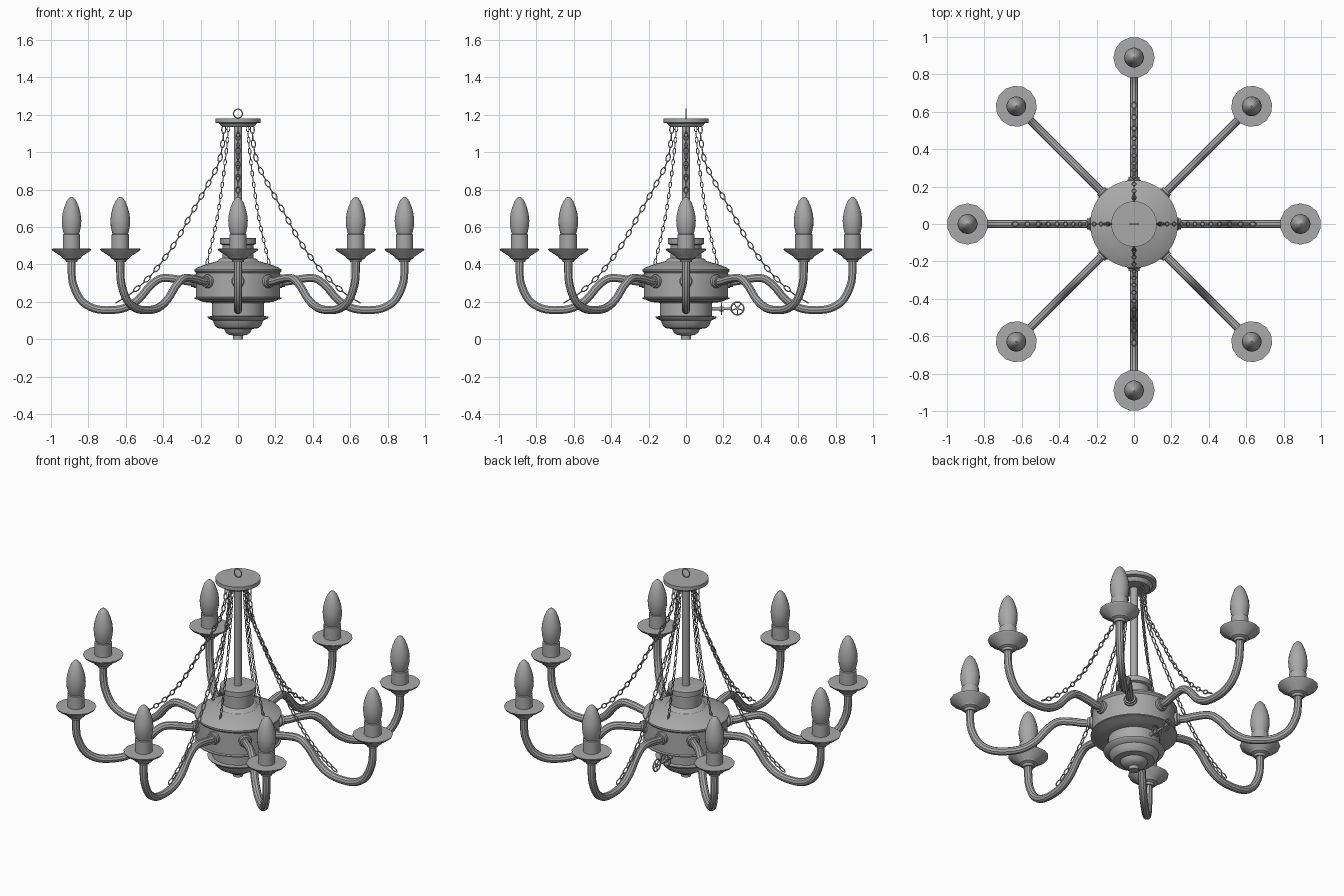
import bpy, bmesh, math
from mathutils import Matrix, Vector

if "Cube" in bpy.data.objects:
    bpy.data.objects.remove(bpy.data.objects["Cube"])

metal = bpy.data.materials.new("grey metal")
metal.diffuse_color = (0.4, 0.4, 0.4, 1)
metal.use_nodes = True
metal.node_tree.nodes["Principled BSDF"].inputs["Base Color"].default_value = metal.diffuse_color


def add(name, bm=None, mesh=None, angle=35):
    if mesh is None:
        mesh = bpy.data.meshes.new(name)
        bmesh.ops.recalc_face_normals(bm, faces=bm.faces)
        bm.to_mesh(mesh)
        bm.free()
        mesh.materials.append(metal)
    ob = bpy.data.objects.new(name, mesh)
    bpy.context.collection.objects.link(ob)
    if angle:
        bpy.ops.object.select_all(action='DESELECT')
        ob.select_set(True)
        bpy.context.view_layer.objects.active = ob
        bpy.ops.object.shade_smooth_by_angle(angle=math.radians(angle))
    return ob


def lathe(bm, profile, sides, mat=Matrix()):
    """Revolve (radius, z) points into a capped solid."""
    rings = [[bm.verts.new(mat @ Vector((r * math.cos(a), r * math.sin(a), z)))
              for a in (2 * math.pi * (i + 0.5) / sides for i in range(sides))]
             for r, z in profile]
    for a, b in zip(rings, rings[1:]):
        for i in range(sides):
            j = (i + 1) % sides
            bm.faces.new((a[i], a[j], b[j], b[i]))
    bm.faces.new(rings[0])
    bm.faces.new(rings[-1])


def ring(bm, mat, rx, ry, thick, seg=12, tube=5):
    """Oval torus lying in the local xy plane."""
    loops = []
    for i in range(seg):
        a = 2 * math.pi * i / seg
        c, s = math.cos(a), math.sin(a)
        loops.append([bm.verts.new(mat @ Vector((
            c * (rx + thick * math.cos(t)), s * (ry + thick * math.cos(t)),
            thick * math.sin(t)))) for t in (2 * math.pi * k / tube for k in range(tube))])
    for i in range(seg):
        a, b = loops[i], loops[(i + 1) % seg]
        for k in range(tube):
            m = (k + 1) % tube
            bm.faces.new((a[k], b[k], b[m], a[m]))


def smooth_path(pts, n=6):
    """Catmull-Rom points through (radius, z) pairs, in the xz plane."""
    p = [Vector((x, 0, z)) for x, z in pts]
    p = [2 * p[0] - p[1]] + p + [2 * p[-1] - p[-2]]
    out = []
    for a, b, c, d in zip(p, p[1:], p[2:], p[3:]):
        for i in range(n):
            t = i / n
            out.append(0.5 * (2 * b + (c - a) * t + (2 * a - 5 * b + 4 * c - d) * t * t
                              + (3 * b - a - 3 * c + d) * t ** 3))
    return out + [p[-2]]


def spin(name, first, count):
    """Copies of an object spaced evenly about the centre."""
    for i in range(1, count):
        ob = add(f"{name}_{i + 1}", mesh=first.data, angle=0)
        ob.rotation_euler.z = 2 * math.pi * i / count


# central body: finial, bowl, neck, drum, shoulder and collar
bm = bmesh.new()
lathe(bm, [(.028, 0), (.028, .02), (.05, .025), (.065, .035), (.075, .055), (.11, .06),
           (.125, .075), (.135, .1), (.16, .112), (.166, .122), (.14, .124), (.14, .195),
           (.19, .2), (.215, .212), (.235, .216), (.235, .222), (.225, .225), (.225, .355),
           (.235, .365), (.235, .374), (.215, .385), (.16, .405), (.11, .418), (.1, .43),
           (.083, .435), (.083, .505), (.098, .51), (.098, .54), (.085, .542)], 32)
add("central_body", bm)

# rod and ceiling plate
bm = bmesh.new()
lathe(bm, [(.022, .53), (.022, 1.15)], 16)
add("centre_rod", bm)
bm = bmesh.new()
lathe(bm, [(.085, 1.135), (.095, 1.145), (.1, 1.155), (.122, 1.158), (.122, 1.18)], 32)
add("ceiling_plate", bm)
bm = bmesh.new()
ring(bm, Matrix.Translation((0, 0, 1.207)) @ Matrix.Rotation(math.pi / 2, 4, 'X'),
     .024, .024, .003, 24, 6)
add("ceiling_ring", bm)

# curved arms
curve = bpy.data.curves.new("arm_path", 'CURVE')
curve.dimensions = '3D'
curve.bevel_depth = .022
curve.bevel_resolution = 3
pts = smooth_path([(.2, .31), (.27, .31), (.33, .322), (.41, .326), (.47, .285), (.53, .215),
                   (.6, .17), (.68, .156), (.77, .165), (.84, .21), (.88, .29), (.89, .36),
                   (.89, .43)], 4)
sp = curve.splines.new('POLY')
sp.points.add(len(pts) - 1)
for q, v in zip(sp.points, pts):
    q.co = (*v, 1)
tmp = bpy.data.objects.new("arm_path", curve)
bpy.context.collection.objects.link(tmp)
bpy.context.view_layer.update()
mesh = bpy.data.meshes.new_from_object(tmp.evaluated_get(bpy.context.evaluated_depsgraph_get()))
bpy.data.objects.remove(tmp)
mesh.materials.clear()
mesh.materials.append(metal)
spin("arm", add("arm_1", mesh=mesh), 8)

# collars where arms enter the drum
bm = bmesh.new()
lathe(bm, [(.036, .21), (.036, .235), (.03, .24), (.03, .25)], 16,
      Matrix.Translation((0, 0, .31)) @ Matrix.Rotation(math.pi / 2, 4, 'Y'))
spin("arm_collar", add("arm_collar_1", bm), 8)

# drip dishes, candle sleeves and flame bulbs
at_tip = Matrix.Translation((.89, 0, 0))
bm = bmesh.new()
lathe(bm, [(.03, .412), (.034, .425), (.05, .432), (.055, .442), (.105, .474),
           (.11, .484), (.05, .486)], 14, at_tip)
spin("drip_dish", add("drip_dish_1", bm), 8)
bm = bmesh.new()
lathe(bm, [(.047, .48), (.047, .56), (.04, .563)], 20, at_tip)
spin("candle_sleeve", add("candle_sleeve_1", bm), 8)
bm = bmesh.new()
lathe(bm, [(.038, .555), (.045, .575), (.051, .605), (.053, .635), (.049, .67), (.04, .705),
           (.027, .738), (.014, .755), (.004, .762)], 20, at_tip)
spin("flame_bulb", add("flame_bulb_1", bm), 8)


def chain(name, path, step, width, thick):
    """Links with every second one turned a quarter turn."""
    pts = smooth_path(path, 24)
    bm = bmesh.new()
    dist, target, k = 0, step / 2, 0
    for a, b in zip(pts, pts[1:]):
        d = b - a
        while dist + d.length >= target:
            pos = a + d * ((target - dist) / d.length)
            mat = (Matrix.Translation(pos) @ d.to_track_quat('X', 'Y').to_matrix().to_4x4()
                   @ Matrix.Rotation(k % 2 * math.pi / 2, 4, 'X'))
            ring(bm, mat, step / 2 + thick * .6, width / 2, thick)
            target += step
            k += 1
        dist += d.length
    spin(name, add(name + "_1", bm, angle=60), 4)


# long chains to the arms, short chains to the body
chain("long_chain", [(.075, 1.14), (.083, 1.04), (.105, .94), (.165, .82), (.25, .67),
                     (.34, .51), (.45, .36), (.56, .255), (.66, .19)], .038, .021, .0035)
chain("short_chain", [(.05, 1.14), (.063, 1), (.085, .82), (.115, .63), (.165, .41)],
      .03, .014, .0027)

# gas tap on the back: stem, disc and hand wheel
bm = bmesh.new()
back = Matrix.Translation((0, 0, .163)) @ Matrix.Rotation(-math.pi / 2, 4, 'X')
lathe(bm, [(.01, .13), (.01, .18), (.014, .18), (.014, .2), (.007, .2), (.007, .24)], 12, back)
ring(bm, back @ Matrix.Translation((0, 0, .19)), .031, .031, .004, 20, 6)
side = Matrix.Translation((0, .275, .165)) @ Matrix.Rotation(math.pi / 2, 4, 'Y')
ring(bm, side, .034, .034, .004, 20, 6)
lathe(bm, [(.01, -.006), (.01, .006)], 12, side)
for centre in (side, back @ Matrix.Translation((0, 0, .19))):
    for i in range(5):
        lathe(bm, [(.003, 0), (.003, .034)], 6, centre @ Matrix.Rotation(i * math.tau / 5, 4, 'Z')
              @ Matrix.Rotation(math.pi / 2, 4, 'Y'))
add("gas_tap", bm)
